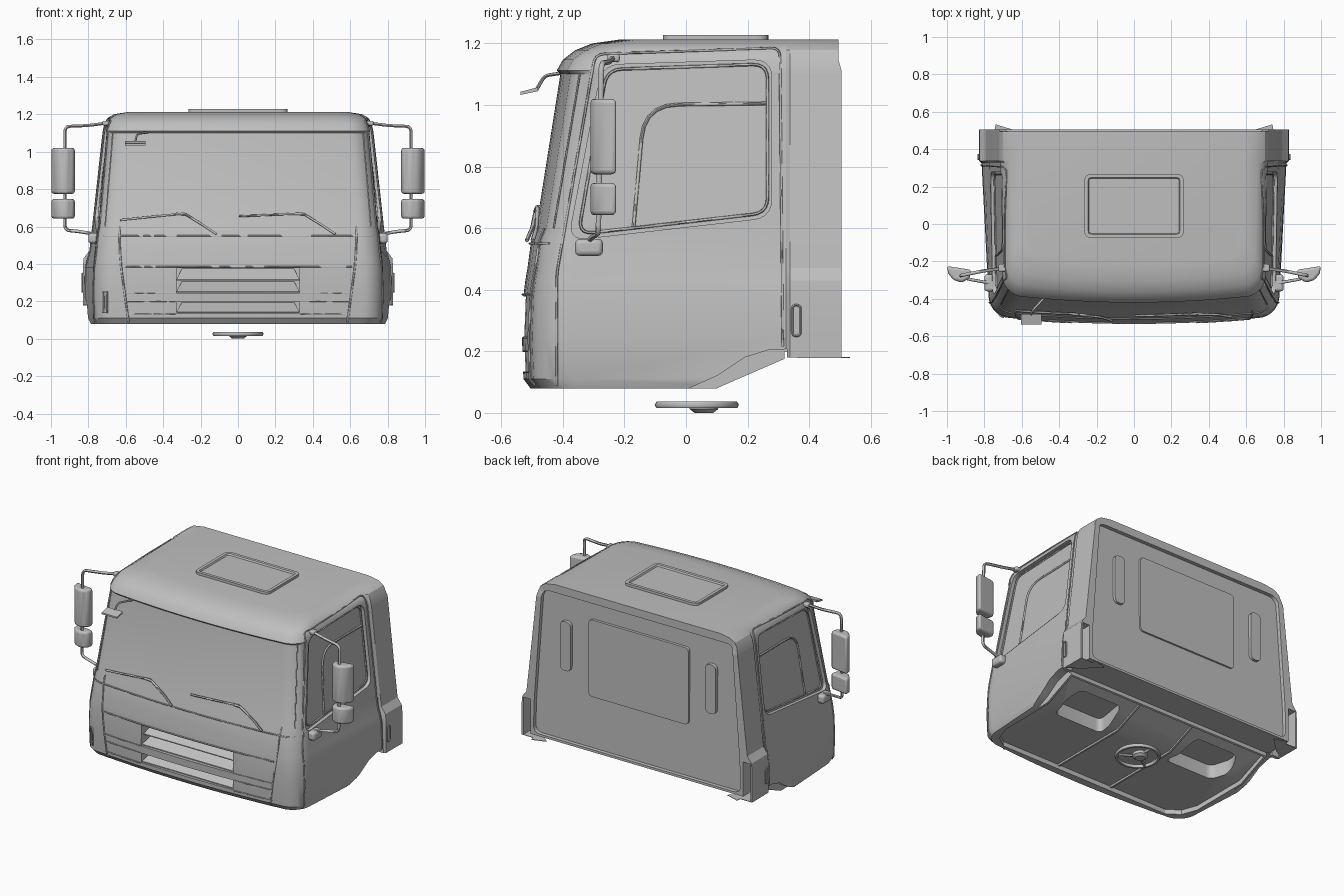
import bpy, bmesh, math
from mathutils import Vector
from mathutils.bvhtree import BVHTree

if "Cube" in bpy.data.objects:
    bpy.data.objects.remove(bpy.data.objects["Cube"])

grey = bpy.data.materials.new("plain_grey")
grey.use_nodes = True
grey.diffuse_color = (0.52, 0.52, 0.52, 1)
grey.node_tree.nodes["Principled BSDF"].inputs["Base Color"].default_value = (0.52, 0.52, 0.52, 1)


def finish(ob, angle=35):
    bpy.ops.object.select_all(action='DESELECT')
    ob.select_set(True)
    bpy.context.view_layer.objects.active = ob
    if ob.type == 'CURVE':
        bpy.ops.object.convert(target='MESH')
    ob = bpy.context.view_layer.objects.active
    ob.data.materials.clear()
    ob.data.materials.append(grey)
    bpy.ops.object.shade_smooth_by_angle(angle=math.radians(angle))


def from_bmesh(name, bm):
    bmesh.ops.recalc_face_normals(bm, faces=bm.faces[:])
    me = bpy.data.meshes.new(name)
    bm.to_mesh(me)
    bm.free()
    ob = bpy.data.objects.new(name, me)
    bpy.context.collection.objects.link(ob)
    return ob


def loft(name, rings):
    """Skin closed loops of equal length and cap both ends."""
    bm = bmesh.new()
    vs = [[bm.verts.new(p) for p in r] for r in rings]
    n = len(vs[0])
    for a, b in zip(vs, vs[1:]):
        for i in range(n):
            bm.faces.new((a[i], a[(i + 1) % n], b[(i + 1) % n], b[i]))
    bm.faces.new(vs[0])
    bm.faces.new(vs[-1])
    return from_bmesh(name, bm)


def rounded(pts, r, closed=True):
    """Fillet the corners of a path of 2D or 3D points."""
    pts = [Vector(p) for p in pts]
    out, n = [], len(pts)
    for i, p in enumerate(pts):
        if not closed and i in (0, n - 1):
            out.append(p)
            continue
        a, b = pts[i - 1] - p, pts[(i + 1) % n] - p
        a = p + a.normalized() * min(r, a.length * 0.45)
        b = p + b.normalized() * min(r, b.length * 0.45)
        for k in range(6):
            t = k / 5
            out.append(a * (1 - t) ** 2 + p * 2 * t * (1 - t) + b * t * t)
    return out


def tube(name, path, r, closed=False, mirror=True):
    cu = bpy.data.curves.new(name, 'CURVE')
    cu.dimensions = '3D'
    cu.bevel_depth = r
    cu.bevel_resolution = 1
    cu.use_fill_caps = True
    for s in ((1, -1) if mirror else (1,)):
        sp = cu.splines.new('POLY')
        sp.points.add(len(path) - 1)
        for q, p in zip(sp.points, path):
            q.co = (p[0] * s, p[1], p[2], 1)
        sp.use_cyclic_u = closed
    ob = bpy.data.objects.new(name, cu)
    bpy.context.collection.objects.link(ob)
    finish(ob, 60)


def plates(name, plan, z, bevel=0.0):
    """Mirrored pair of upright prisms on a plan outline."""
    for s in (1, -1):
        ob = loft(name, [[(s * x, y, h) for x, y in plan] for h in z])
        if bevel:
            m = ob.modifiers.new("bevel", 'BEVEL')
            m.width, m.segments = bevel, 3
        finish(ob, 40)


# Projection from each side: (a, b) on the view plane to a 3D origin and ray
VIEWS = {
    "front": (lambda a, b: Vector((a, -3, b)), Vector((0, 1, 0))),
    "back": (lambda a, b: Vector((a, 3, b)), Vector((0, -1, 0))),
    "side": (lambda a, b: Vector((3, a, b)), Vector((-1, 0, 0))),
}
tree = None


def rebuild_tree():
    global tree
    tree = BVHTree.FromObject(body, bpy.context.evaluated_depsgraph_get())


def hit(view, a, b, off=0.0):
    origin, ray = VIEWS[view][0](a, b), VIEWS[view][1]
    p = tree.ray_cast(origin, ray)[0]
    return None if p is None else p + ray * off


def cut(cutter):
    m = body.modifiers.new("cut", 'BOOLEAN')
    m.object, m.operation, m.solver = cutter, 'DIFFERENCE', 'EXACT'
    bpy.context.view_layer.objects.active = body
    bpy.ops.object.modifier_apply(modifier=m.name)
    bpy.data.objects.remove(cutter)


def cut_plan(plan, top, bottom=-.1):
    cut(loft("cutter", [[(x, y, z) for x, y in plan] for z in (bottom, top)]))


def cut_profile(profile, x0, x1):
    cut(loft("cutter", [[(x, y, z) for y, z in profile] for x in (x0, x1)]))


def recess(view, outline, depth, mirror=False):
    inner = [hit(view, p[0], p[1], depth) for p in outline]
    outer = [q - VIEWS[view][1] * 0.5 for q in inner]
    for s in ((1, -1) if mirror else (1,)):
        cut(loft("cutter", [[(p.x * s, p.y, p.z) for p in r] for r in (inner, outer)]))


def trim(name, view, pts, r=0.004, closed=False, mirror=True, off=-0.003):
    """Thin raised line that follows the body surface."""
    path = []
    for p, q in zip(pts, pts[1:] + pts[:1] if closed else pts[1:]):
        p, q = Vector(p), Vector(q)
        n = max(1, int((q - p).length / 0.02))
        path += [p.lerp(q, k / n) for k in range(n)]
    if not closed:
        path.append(Vector(pts[-1]))
    found = [h for h in (hit(view, p[0], p[1], off) for p in path) if h]
    tube(name, found, r, closed, mirror)


def rect(x0, x1, y0, y1):
    return [(x0, y0), (x1, y0), (x1, y1), (x0, y1)]


# Cab shell: rows of height, nose y, half width at front, door rear, back
levels = [
    (.08, -.505, .765, .805, .815), (.11, -.528, .775, .815, .83),
    (.25, -.533, .778, .815, .83), (.38, -.528, .775, .812, .83),
    (.43, -.522, .77, .80, .825), (.47, -.515, .766, .787, .795),
    (.56, -.503, .757, .775, .785), (.60, -.487, .753, .772, .78),
    (1.1, -.408, .705, .715, .725), (1.112, -.42, .705, .714, .723),
    (1.147, -.40, .697, .705, .715), (1.178, -.36, .683, .69, .70),
    (1.2, -.305, .65, .66, .665), (1.212, -.22, .59, .59, .59)]


def cab_ring(z, yf, wf, wr, wb, r=0.12, bow=0.03):
    yb = 0.505 if z < 1.14 else 0.495
    half = [(wb, yb), (wb, .338), (wr, .325)]
    for k in range(8):
        t = k / 7 * math.pi / 2
        half.append((wf - r + r * math.cos(t), yf + bow + r - r * math.sin(t)))
    for k in range(1, 5):
        u = 1 - k / 5
        half.append(((wf - r) * u, yf + bow * u * u))
    pts = half + [(0, yf)] + [(-x, y) for x, y in reversed(half)]
    return [(x, y, z) for x, y in pts]


body = loft("cab_shell", [cab_ring(*row) for row in levels])
rebuild_tree()

# Recesses: door windows, back wall, grille openings
recess("side", rounded([(-.382, .56), (.278, .635), (.278, 1.148), (-.272, 1.13)], .06), 0.022, True)
recess("back", rounded([(-.745, .215), (.745, .215), (.74, .42), (.685, 1.16),
                        (-.685, 1.16), (-.74, .42)], .05), 0.025)
for lo, hi in ((.245, .378), (.135, .198)):
    recess("front", rect(-.33, .33, lo, hi), 0.09)

# Rising sill behind the door step, door lower edge, raised rear underside
cut_profile([(.1, -.1), (.1, .08), (.33, .18), (.7, .177), (.7, -.1)], -1.2, 1.2)
cut_profile([(.32, -.1), (.32, .2), (.7, .2), (.7, -.1)], -.77, .77)
for s in (1, -1):
    cut_profile([(.01, -.1), (.01, .08), (.1, .12), (.19, .18), (.27, .205), (.328, .207),
                 (.328, -.1)], s * .752, s * 1.2)

# Shallow hollow floor that climbs at the rear, with two pockets
half = [(.738, .1), (.738, -.3), (.70, -.40), (.62, -.455)]
cut_plan(half + [(-x, y) for x, y in reversed(half)], .11)
cut_profile([(.09, -.1), (.09, .11), (.31, .2), (.31, -.1)], -.738, .738)
for s in (1, -1):
    pocket = rounded([(.25, -.01), (.6, -.01), (.64, .13), (.6, .23), (.29, .23)], .04)
    cut_plan([(s * x, y) for x, y in pocket], .2)
    # Open gap between the rear fin and the back wall
    cut_plan([(s * x, y) for x, y in rect(.765, .818, .35, .7)], .425)
finish(body, 30)
rebuild_tree()

# Thin corner plates under the rear fins
plates("rear_corner_plate", [(.828, .36), (.828, .505), (.745, .505), (.74, .533), (.65, .505),
                             (.76, .4)], (.178, .181))

# Door window frame and inner pane divider
trim("window_seal", "side", rounded([(-.35, .58), (.265, .65), (.265, 1.133), (-.257, 1.115)], .05),
     .005, True)
trim("window_divider", "side", rounded([(-.17, .605), (-.135, 1.0), (.26, 1.005)], .11, False), .006)

# Door, pillar and panel seams
trim("door_seam", "side", rounded([(-.42, .09), (-.42, .45), (-.295, 1.165), (.305, 1.186),
                                   (.314, .215)], .03, False))
trim("windscreen_side_seam", "side", [(-.43, .6), (-.345, 1.1)], .003)
trim("fin_latch", "side", rounded(rect(.345, .372, .25, .35), .015), .004, True)
trim("windscreen_lower_seam", "front", [(-.72, .55), (.72, .55)], .004, mirror=False)
trim("corner_panel_seam", "front", rounded([(.635, .6), (.63, .42), (.585, .09)], .1, False), .005)
trim("bumper_top_seam", "front", [(-.61, .385), (.61, .385)], .004, mirror=False)
for z in (.245, .2, .132):
    trim("bumper_line", "front", [(.335, z), (.6, z)], .003)
trim("corner_marker", "front", rect(-.72, -.7, .14, .25), .005, True, False)

# Grille louvres with sloping upper faces, narrowing toward the back
for z, rise, y in ((.31, .065, -.5), (.247, .06, -.515), (.137, .058, -.515)):
    front = [(-.329, y, z), (.329, y, z), (.329, y, z + .006), (-.329, y, z + .006)]
    back = [(-.329, -.43, z), (.329, -.43, z), (.3, -.43, z + rise), (-.3, -.43, z + rise)]
    finish(loft("grille_louvre", [front, back]))

# Back wall: centre panel and two raised side ribs
panel = rounded(rect(-.36, .36, .55, 1.05), .03)
finish(loft("back_panel", [[(p[0], y, p[1]) for p in panel] for y in (.47, .49)]))
for s in (1, -1):
    rib = rounded(rect(.485, .56, .67, .99), .035)
    finish(loft("back_rib", [[(s * p[0], y, p[1]) for p in rib] for y in (.47, .495)]))

# Roof hatch with raised rim
bm = bmesh.new()
ring = [bm.verts.new((p[0], p[1], 1.2)) for p in rounded(rect(-.265, .265, -.075, .268), .04)]
base = bm.faces.new(ring)
top = bmesh.ops.extrude_face_region(bm, geom=[base])["geom"]
bmesh.ops.translate(bm, verts=[v for v in top if isinstance(v, bmesh.types.BMVert)], vec=(0, 0, .028))
bmesh.ops.recalc_face_normals(bm, faces=bm.faces[:])
lid = max(bm.faces, key=lambda f: f.calc_center_median().z)
for t, d in ((.02, 0), (.005, -.01)):
    bmesh.ops.inset_region(bm, faces=[lid], thickness=t, depth=d)
finish(from_bmesh("roof_hatch", bm))

# Door mirrors, their arms and brackets
arm = rounded([(.69, -.235, 1.155), (.8, -.25, 1.14), (.925, -.275, 1.135), (.925, -.285, .58),
               (.86, -.3, .575), (.77, -.315, .56)], .03, False)
tube("mirror_arm", arm, .009)
plates("mirror_lower_bracket", rect(.745, .8, -.36, -.27), (.51, .565), .015)
plates("mirror_upper_bracket", rect(.685, .725, -.255, -.215), (1.14, 1.165), .008)
head = [(.87, -.245), (.878, -.29), (.92, -.313), (.965, -.30), (.993, -.265), (1.0, -.225)]
plates("large_mirror", head, (.775, 1.02), .014)
plates("small_mirror", head, (.642, .747), .014)

# Kerb mirror above the windscreen
finish(loft("kerb_mirror", [[(x, -.537, 1.033), (x, -.48, 1.045), (x, -.48, 1.058), (x, -.537, 1.043)]
                            for x in (-.605, -.495)]))
tube("kerb_mirror_arm", rounded([(-.55, -.485, 1.05), (-.54, -.46, 1.095), (-.48, -.395, 1.105)],
                                .02, False), .006, mirror=False)

# Wipers
for x, z in ((-.63, .635), (.005, .655)):
    trim("wiper_blade", "front", [(x, z), (x + .34, .67)], .006, mirror=False, off=-.012)
    trim("wiper_arm", "front", [(x + .3, .668), (x + .35, .665), (x + .44, .61), (x + .515, .56)],
         .007, mirror=False, off=-.015)

# Floor ribs and steering wheel below the floor
for x in (-.2, .2):
    finish(loft("floor_rib", [[(x + d, y, z + h) for d, h in rect(-.006, .006, -.012, .01)]
                              for y, z in ((-.45, .11), (.09, .11), (.305, .198))]))
circle = [(math.cos(k * math.pi / 16), math.sin(k * math.pi / 16)) for k in range(32)]
tube("steering_rim", [(c * .125, .035 + s * .125, .026) for c, s in circle], .012, True, False)
for a in (90, 210, 330):
    c, s = math.cos(math.radians(a)), math.sin(math.radians(a))
    tube("steering_spoke", [(0, .045, .022), (c * .12, .035 + s * .12, .026)], .009, mirror=False)
finish(loft("steering_hub", [[(c * r, .058 + s * r, z) for c, s in circle]
                             for r, z in ((.03, 0), (.046, .012), (.046, .03))]))
